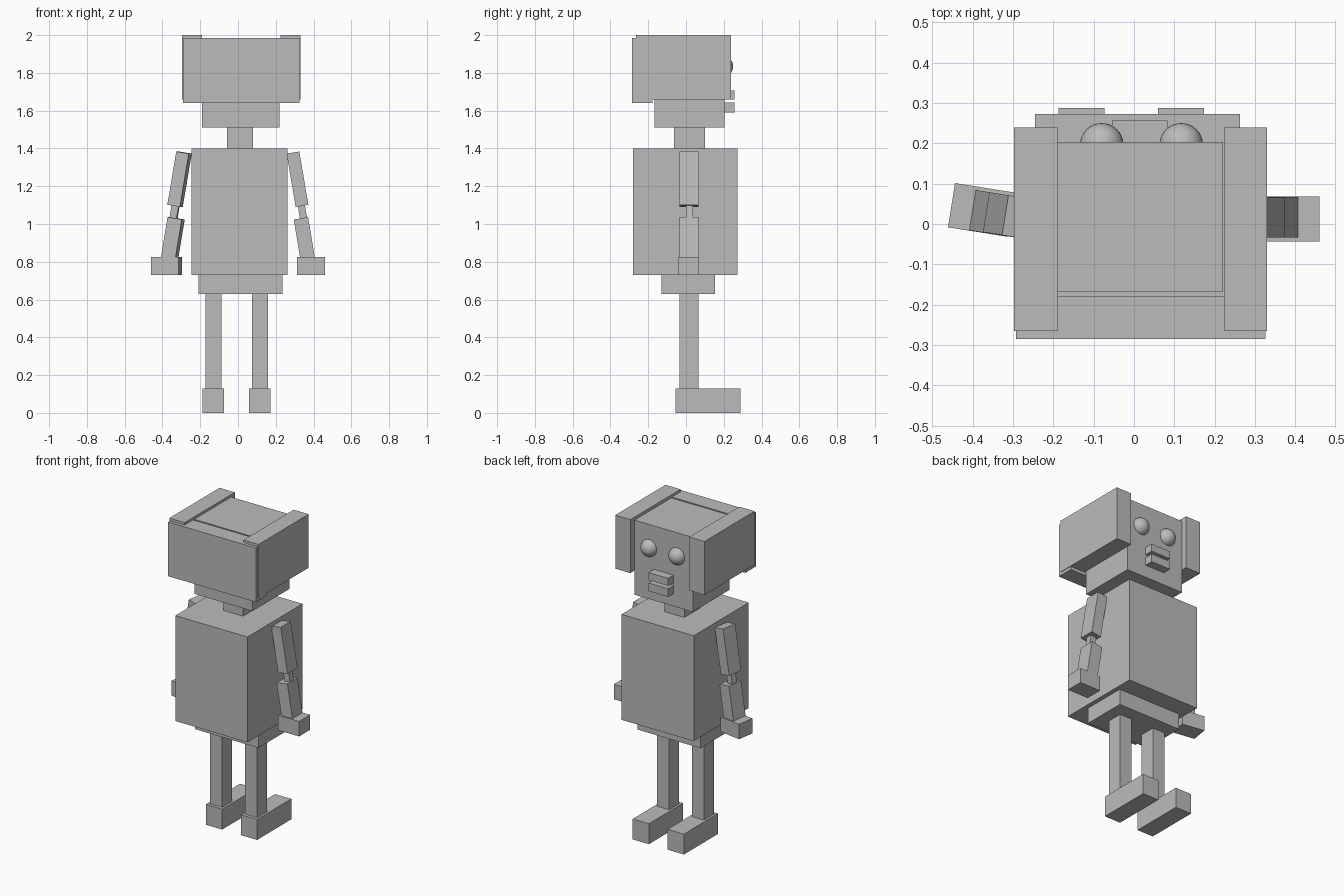
import bpy
from math import radians, atan2
from mathutils import Matrix, Vector

if "Cube" in bpy.data.objects:
    bpy.data.objects.remove(bpy.data.objects["Cube"])

GREY = (0.5, 0.5, 0.5, 1)
grey = bpy.data.materials.new("plain_grey")
grey.use_nodes = True
grey.diffuse_color = GREY
grey.node_tree.nodes["Principled BSDF"].inputs["Base Color"].default_value = GREY


def box(name, x, y, z, place=Matrix()):
    """Box between pairs of limits, moved by an extra transform."""
    bpy.ops.mesh.primitive_cube_add(size=1)
    ob = bpy.context.object
    ob.name = name
    spans = (x, y, z)
    centre = Vector([(a + b) / 2 for a, b in spans])
    size = [b - a for a, b in spans]
    ob.data.transform(place @ Matrix.Translation(centre) @ Matrix.Diagonal((*size, 1)))
    ob.data.materials.append(grey)
    return ob


def limb(name, top, bottom, width, y, place):
    """Box running between two (x, z) points."""
    dx, dz = bottom[0] - top[0], top[1] - bottom[1]
    length = (dx * dx + dz * dz) ** 0.5
    tilt = Matrix.Translation((top[0], 0, top[1])) @ Matrix.Rotation(-atan2(dx, dz), 4, 'Y')
    box(name, (-width / 2, width / 2), y, (-length, 0), place @ tilt)


# Body and neck
box("torso", (-0.245, 0.263), (-0.28, 0.272), (0.73, 1.40))
box("hips", (-0.21, 0.235), (-0.13, 0.153), (0.63, 0.73))
box("neck", (-0.058, 0.08), (-0.063, 0.10), (1.40, 1.51))

# Head with hair slabs
box("head", (-0.19, 0.22), (-0.168, 0.203), (1.51, 1.984))
box("hair_back", (-0.292, 0.326), (-0.285, -0.178), (1.64, 1.984))
box("hair_right", (-0.297, -0.19), (-0.265, 0.239), (1.66, 2.0))
box("hair_left", (0.224, 0.33), (-0.265, 0.239), (1.66, 2.0))

# Mouth
box("upper_lip", (-0.055, 0.083), (0.19, 0.257), (1.66, 1.708))
box("lower_lip", (-0.055, 0.083), (0.19, 0.257), (1.59, 1.642))

# Eyes
for side, x in (("right", -0.08), ("left", 0.117)):
    bpy.ops.mesh.primitive_uv_sphere_add(segments=32, ring_count=16, radius=0.054,
                                         location=(x, 0.196, 1.835))
    eye = bpy.context.object
    eye.name = "eye_" + side
    eye.data.materials.append(grey)
    bpy.ops.object.shade_smooth()

# Legs and feet
for side, x in (("right", -0.13), ("left", 0.116)):
    box("leg_" + side, (x - 0.043, x + 0.043), (-0.035, 0.066), (0.13, 0.63))
    box("foot_" + side, (x - 0.057, x + 0.057), (-0.055, 0.288), (0, 0.13))

# Arms: the right one is mirrored and swung a little about the vertical
swing = (Matrix.Translation((-0.25, 0.013, 0)) @ Matrix.Rotation(radians(-9), 4, 'Z')
         @ Matrix.Translation((0.25, -0.013, 0)))
mirror = Matrix.Translation((0.005, 0, 0)) @ Matrix.Rotation(radians(180), 4, 'Z') \
    @ Matrix.Translation((0, -0.027, 0))
for side, place in (("left", Matrix()), ("right", swing @ mirror)):
    limb("upper_arm_" + side, (0.291, 1.378), (0.339, 1.096), 0.068, (-0.034, 0.066), place)
    limb("elbow_" + side, (0.332, 1.12), (0.35, 1.01), 0.038, (0.0, 0.038), place)
    limb("forearm_" + side, (0.333, 1.03), (0.38, 0.75), 0.077, (-0.034, 0.067), place)
    box("hand_" + side, (0.312, 0.46), (-0.043, 0.068), (0.73, 0.825), place)
